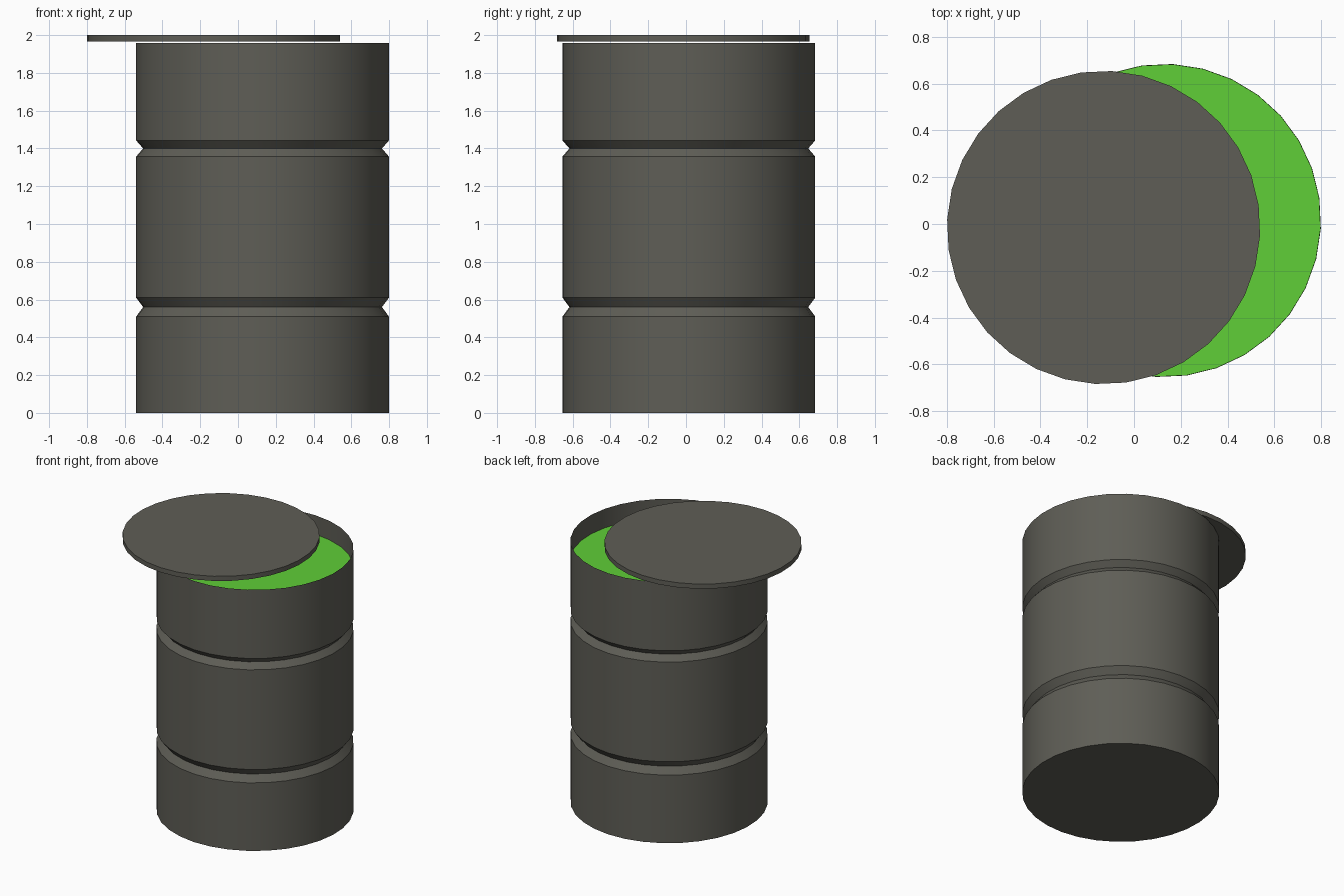
import bpy, bmesh, math

if "Cube" in bpy.data.objects:
    bpy.data.objects.remove(bpy.data.objects["Cube"])

SIDES = 32
RADIUS = 0.67
TURN = math.radians(-3)


def material(name, rgb):
    m = bpy.data.materials.new(name)
    m.diffuse_color = (*rgb, 1.0)
    m.use_nodes = True
    m.node_tree.nodes["Principled BSDF"].inputs["Base Color"].default_value = m.diffuse_color
    return m


def lathe(name, centre, profile, mat, cap_bottom=True, cap_top=True):
    """Turn a list of (radius, z) into a round part with optional end caps."""
    bm = bmesh.new()
    rings = []
    for r, z in profile:
        rings.append([bm.verts.new((r * math.cos(TURN + i * math.tau / SIDES),
                                    r * math.sin(TURN + i * math.tau / SIDES), z))
                      for i in range(SIDES)])
    for a, b in zip(rings, rings[1:]):
        for i in range(SIDES):
            j = (i + 1) % SIDES
            bm.faces.new((a[i], a[j], b[j], b[i]))
    if cap_bottom:
        bm.faces.new(rings[0][::-1])
    if cap_top:
        bm.faces.new(rings[-1])
    mesh = bpy.data.meshes.new(name)
    bm.to_mesh(mesh)
    bm.free()
    mesh.materials.append(mat)
    obj = bpy.data.objects.new(name, mesh)
    obj.location = (*centre, 0)
    bpy.context.collection.objects.link(obj)
    bpy.ops.object.select_all(action='DESELECT')
    obj.select_set(True)
    bpy.context.view_layer.objects.active = obj
    bpy.ops.object.shade_smooth_by_angle(angle=math.radians(30))
    return obj


metal = material("olive grey metal", (0.113, 0.111, 0.093))
slime = material("bright green liquid", (0.115, 0.62, 0.038))

# Open barrel: thin sheet wall with two V grooves and a closed bottom
barrel_centre = (0.13, 0.015)
profile = [(RADIUS, 0)]
for low, mid, high in ((0.51, 0.56, 0.61), (1.357, 1.40, 1.442)):
    profile += [(RADIUS, low), (RADIUS - 0.037, mid), (RADIUS, high)]
profile.append((RADIUS, 1.957))
lathe("barrel", barrel_centre, profile, metal, cap_top=False)

# Liquid surface just below the rim
lathe("liquid", barrel_centre, [(RADIUS - 0.001, 1.815)], slime, cap_bottom=False)

# Lid pushed aside, floating just above the rim
lathe("lid", (-0.13, -0.015), [(RADIUS, 1.965), (RADIUS, 2.0)], metal)
